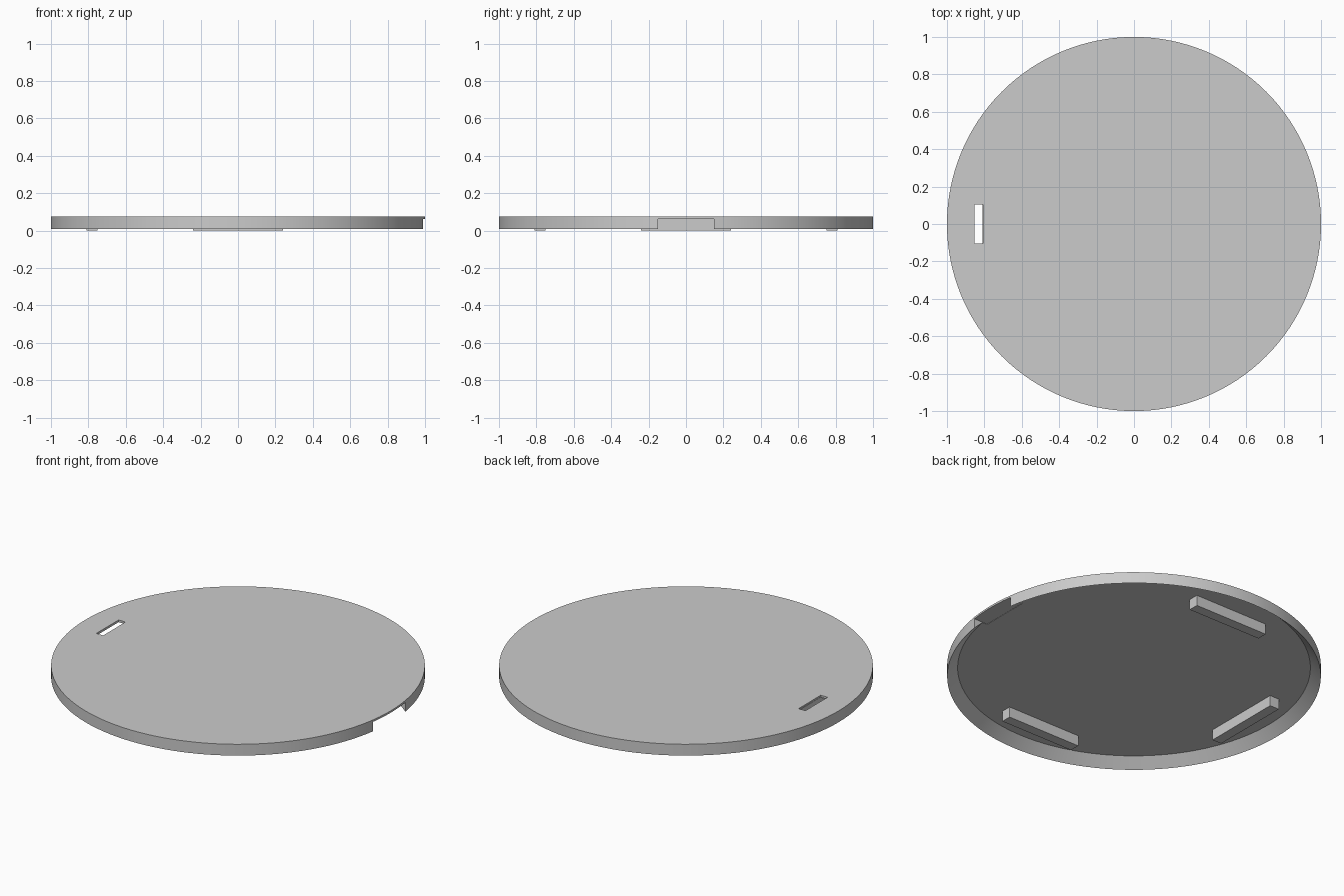
import bpy
import bmesh
import math
from mathutils import Matrix

cube = bpy.data.objects.get("Cube")
if cube:
    bpy.data.objects.remove(cube, do_unlink=True)

TOP, CEILING, RIM_BOTTOM = 0.075, 0.062, 0.008
INNER_R = 0.944

grey = bpy.data.materials.new("light_grey")
grey.use_nodes = True
colour = (0.6, 0.6, 0.6, 1)
grey.diffuse_color = colour
grey.node_tree.nodes["Principled BSDF"].inputs["Base Color"].default_value = colour


def add_object(name, bm):
    bmesh.ops.recalc_face_normals(bm, faces=bm.faces)
    mesh = bpy.data.meshes.new(name)
    bm.to_mesh(mesh)
    bm.free()
    mesh.materials.append(grey)
    obj = bpy.data.objects.new(name, mesh)
    bpy.context.collection.objects.link(obj)
    return obj


def add_box(name, x, y, z):
    """Box from (min, max) pairs on each axis."""
    bm = bmesh.new()
    size = [b - a for a, b in (x, y, z)]
    middle = [(a + b) / 2 for a, b in (x, y, z)]
    bmesh.ops.create_cube(bm, size=1, matrix=Matrix.Translation(middle) @ Matrix.Diagonal((*size, 1)))
    return add_object(name, bm)


# Lid: a revolved profile, with a rim that tapers to a knife edge
bm = bmesh.new()
profile = [(0, TOP), (1, TOP), (1, RIM_BOTTOM), (INNER_R, CEILING), (0, CEILING)]
verts = [bm.verts.new((r, 0, z)) for r, z in profile]
edges = [bm.edges.new(pair) for pair in zip(verts, verts[1:])]
bmesh.ops.spin(bm, geom=verts + edges, cent=(0, 0, 0), axis=(0, 0, 1),
               angle=math.tau, steps=128, use_merge=True)
bmesh.ops.remove_doubles(bm, verts=bm.verts, dist=1e-5)
lid = add_object("lid", bm)

# Rim notch on one side and a slot through the plate on the other
cutters = [
    add_box("notch_cutter", (0.9, 1.1), (-0.15, 0.15), (-0.1, CEILING + 0.0015)),
    add_box("slot_cutter", (-0.853, -0.808), (-0.104, 0.104), (-0.1, 0.2)),
]
bpy.context.view_layer.objects.active = lid
for cutter in cutters:
    cutter.hide_render = True
    cut = lid.modifiers.new(cutter.name, "BOOLEAN")
    cut.operation = "DIFFERENCE"
    cut.solver = "EXACT"
    cut.object = cutter
    bpy.ops.object.modifier_apply(modifier=cut.name)
    bpy.data.objects.remove(cutter, do_unlink=True)

bpy.ops.object.select_all(action="DESELECT")
lid.select_set(True)
bpy.ops.object.shade_smooth_by_angle(angle=math.radians(30))

# Three locating bars under the plate
for name, turn in (("front_bar", 0), ("right_bar", -90), ("back_bar", 180)):
    bar = add_box(name, (-0.24, 0.24), (-0.81, -0.75), (0, CEILING + 0.004))
    bar.data.transform(Matrix.Rotation(math.radians(turn), 4, "Z"))
